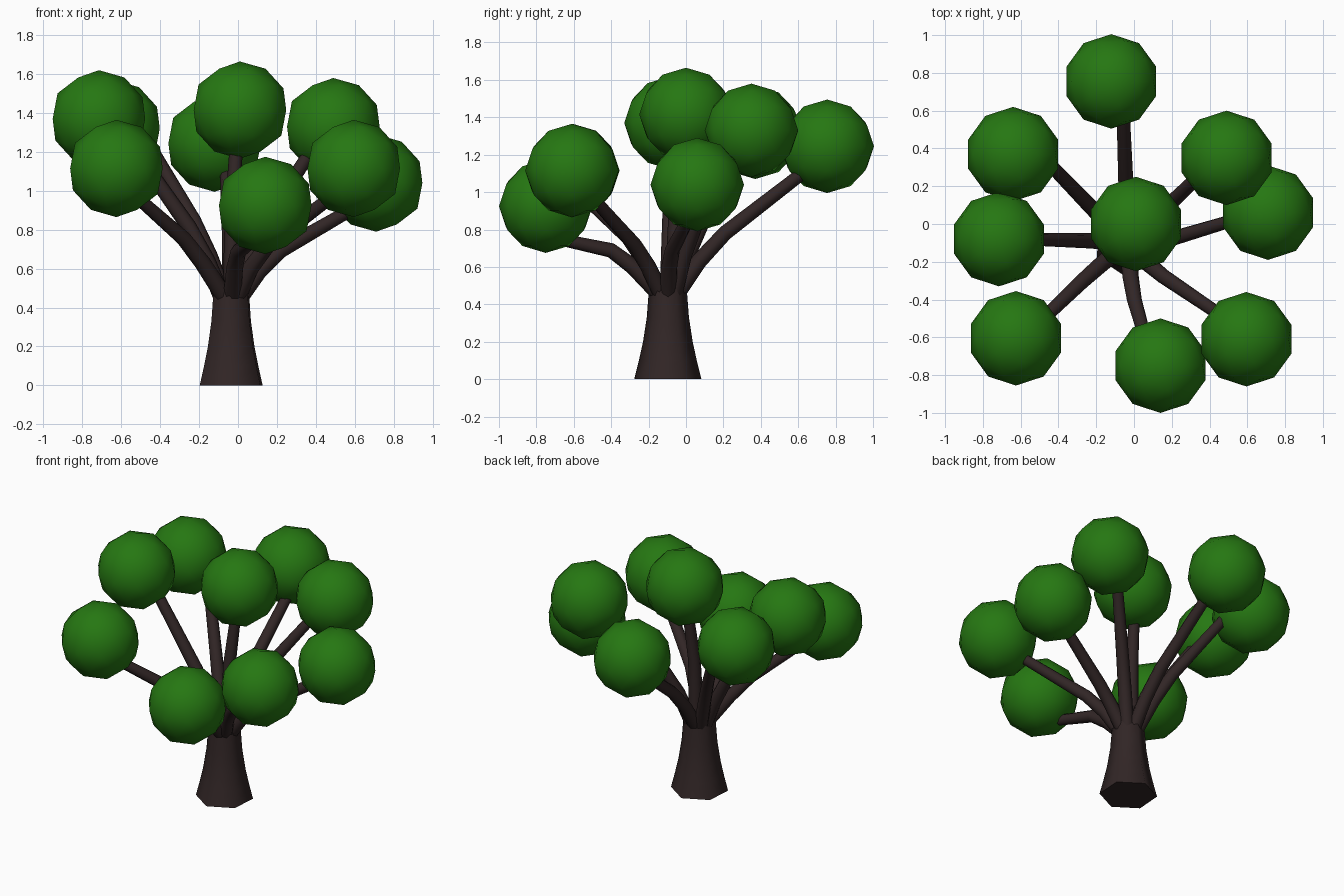
import bpy, bmesh, math
from mathutils import Vector

if "Cube" in bpy.data.objects:
    bpy.data.objects.remove(bpy.data.objects["Cube"])


def material(name, rgb):
    m = bpy.data.materials.new(name)
    m.diffuse_color = (*rgb, 1)
    m.use_nodes = True
    m.node_tree.nodes["Principled BSDF"].inputs["Base Color"].default_value = m.diffuse_color
    return m


BARK = material("dark_bark", (0.031, 0.019, 0.019))
LEAF = material("leaf_green", (0.019, 0.185, 0.006))


def finish(name, bm, mat):
    bmesh.ops.recalc_face_normals(bm, faces=bm.faces[:])
    mesh = bpy.data.meshes.new(name)
    bm.to_mesh(mesh)
    bm.free()
    for p in mesh.polygons:
        p.use_smooth = len(p.vertices) <= 4   # end caps stay flat
    mesh.materials.append(mat)
    ob = bpy.data.objects.new(name, mesh)
    bpy.context.collection.objects.link(ob)
    return ob


def tube(name, points, radii, sides, turn=0.0):
    """Tapered polygonal tube that follows a path, capped at both ends."""
    pts = [Vector(p) for p in points]
    bm = bmesh.new()
    rings = []
    for i, p in enumerate(pts):
        d = (pts[min(i + 1, len(pts) - 1)] - pts[max(i - 1, 0)]).normalized()
        # rotate the upright ring onto the path direction
        q = Vector((0, 0, 1)).rotation_difference(d)
        ring = []
        for k in range(sides):
            a = turn + math.tau * k / sides
            ring.append(bm.verts.new(p + q @ Vector((math.cos(a), math.sin(a), 0)) * radii[i]))
        rings.append(ring)
    for a, b in zip(rings, rings[1:]):
        for k in range(sides):
            n = (k + 1) % sides
            bm.faces.new((a[k], a[n], b[n], b[k]))
    bm.faces.new(rings[0][::-1])
    bm.faces.new(rings[-1])
    return finish(name, bm, BARK)


# Flared six-sided trunk
ROOT = Vector((-0.035, -0.097, 0))
profile = [(0, 0.18), (0.1, 0.155), (0.2, 0.133), (0.33, 0.113), (0.5, 0.1)]
tube("trunk", [ROOT + Vector((0, 0, z)) for z, r in profile],
     [r for z, r in profile], 6, math.radians(26))

# Each limb: leaf ball centre, branch bend, branch tip
limbs = [
    ((-0.12, 0.755, 1.245), (-0.04, 0.13, 0.72), (-0.06, 0.66, 1.13)),
    ((-0.64, 0.37, 1.32), (-0.19, 0.05, 0.78), (-0.46, 0.33, 1.24)),
    ((-0.715, -0.08, 1.37), (-0.20, -0.09, 0.74), (-0.55, -0.08, 1.24)),
    ((-0.625, -0.605, 1.115), (-0.24, -0.27, 0.72), (-0.50, -0.52, 0.95)),
    ((0.14, -0.75, 0.925), (-0.01, -0.36, 0.68), (0.07, -0.64, 0.74)),
    ((0.595, -0.61, 1.115), (0.10, -0.24, 0.68), (0.47, -0.49, 0.96)),
    ((0.71, 0.06, 1.04), (0.16, -0.09, 0.66), (0.56, 0.03, 0.89)),
    ((0.49, 0.35, 1.33), (0.10, 0.02, 0.78), (0.36, 0.27, 1.18)),
    ((0.01, 0.0, 1.415), (-0.03, -0.06, 0.85), (-0.01, -0.01, 1.22)),
]

for i, (ball, bend, tip) in enumerate(limbs, 1):
    # Branch starting inside the trunk top, softened at the bend
    bend, tip = Vector(bend), Vector(tip)
    out = bend - ROOT
    out.z = 0
    start = ROOT + out.normalized() * min(0.05, out.length) + Vector((0, 0, 0.46))
    path = [start, start.lerp(bend, 0.65), bend.lerp(tip, 0.15), tip]
    tube(f"branch_{i}", path, [0.045, 0.043, 0.04, 0.034], 8)

    # Low-poly leaf ball
    bm = bmesh.new()
    bmesh.ops.create_icosphere(bm, subdivisions=2, radius=0.25)
    bmesh.ops.translate(bm, verts=bm.verts[:], vec=ball)
    finish(f"leaf_ball_{i}", bm, LEAF)
